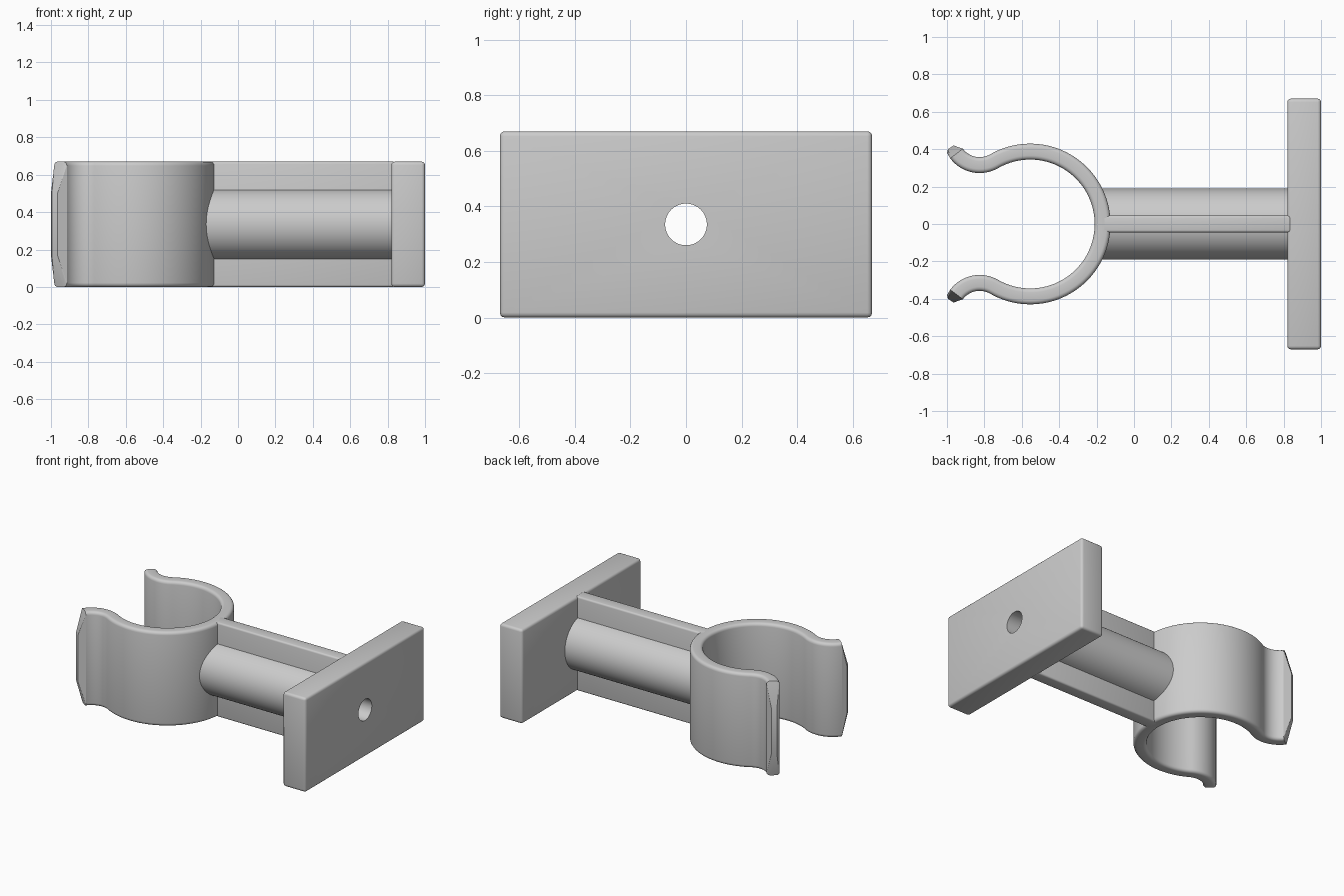
import bpy, bmesh, math
from mathutils import Vector, Matrix

cube = bpy.data.objects.get("Cube")
if cube:
    bpy.data.objects.remove(cube, do_unlink=True)

H = 0.67            # overall height
WALL = 0.0425       # half thickness of the clip wall
RING = Vector((-0.555, 0.0))
LIP = Vector((-0.825, 0.47))
R_RING, R_LIP = 0.387, 0.155

grey = bpy.data.materials.new("light_grey")
grey.use_nodes = True
colour = (0.6, 0.6, 0.6, 1)
grey.diffuse_color = colour
grey.node_tree.nodes["Principled BSDF"].inputs["Base Color"].default_value = colour


def add_object(name, bm):
    bmesh.ops.recalc_face_normals(bm, faces=bm.faces[:])
    mesh = bpy.data.meshes.new(name)
    bm.to_mesh(mesh)
    bm.free()
    mesh.materials.append(grey)
    obj = bpy.data.objects.new(name, mesh)
    bpy.context.collection.objects.link(obj)
    return obj


def activate(obj):
    bpy.ops.object.select_all(action='DESELECT')
    obj.select_set(True)
    bpy.context.view_layer.objects.active = obj


def box(name, x0, x1, half_y, bevel):
    bm = bmesh.new()
    bmesh.ops.create_cube(bm, size=1)
    bmesh.ops.scale(bm, vec=(x1 - x0, 2 * half_y, H), verts=bm.verts)
    bmesh.ops.translate(bm, vec=((x0 + x1) / 2, 0, H / 2), verts=bm.verts)
    bmesh.ops.bevel(bm, geom=bm.edges[:], offset=bevel, segments=3,
                    profile=0.5, affect='EDGES')
    return add_object(name, bm)


def rod(name, x0, x1, radius):
    bm = bmesh.new()
    place = Matrix.Translation(((x0 + x1) / 2, 0, H / 2)) @ Matrix.Rotation(math.pi / 2, 4, 'Y')
    bmesh.ops.create_cone(bm, cap_ends=True, segments=64, radius1=radius,
                          radius2=radius, depth=x1 - x0, matrix=place)
    return add_object(name, bm)


def clip_path():
    """Wall centre line as (point, outward normal), tip to tip."""
    turn = math.atan2(LIP.y - RING.y, LIP.x - RING.x)
    half = []
    for i in range(41):
        a = turn * i / 40
        n = Vector((math.cos(a), math.sin(a)))
        half.append((RING + n * R_RING, n))
    start, end = turn + math.pi, math.radians(217)
    for i in range(1, 21):
        a = start + (end - start) * i / 20
        n = Vector((math.cos(a), math.sin(a)))
        half.append((LIP + n * R_LIP, -n))
    flip = lambda v: Vector((v.x, -v.y))
    return [(flip(p), flip(n)) for p, n in half[:0:-1]] + half


def wall_section(r=0.022, steps=4):
    """Rounded rectangle: offset along the normal, height."""
    pts = []
    corners = [(WALL - r, H - r), (r - WALL, H - r), (r - WALL, r), (WALL - r, r)]
    for k, (u, z) in enumerate(corners):
        for i in range(steps + 1):
            a = math.pi / 2 * (k + i / steps)
            pts.append((u + r * math.cos(a), z + r * math.sin(a)))
    return pts


def make_clip():
    bm = bmesh.new()
    section = wall_section()
    rings = []
    for p, n in clip_path():
        rings.append([bm.verts.new((*(p + n * u), z)) for u, z in section])
    count = len(section)
    for a, b in zip(rings, rings[1:]):
        for i in range(count):
            j = (i + 1) % count
            bm.faces.new((a[i], a[j], b[j], b[i]))
    bm.faces.new(rings[0])
    bm.faces.new(rings[-1])
    return add_object("spring_clip", bm)


def make_tip(name, side):
    """Tapered nose at the end of a clip arm."""
    bm = bmesh.new()
    p, n = clip_path()[-1]
    for u, z in wall_section():
        q = p + n * u
        bm.verts.new((q.x, q.y * side, z))
    for x, y in ((-1, 0.38), (-0.995, 0.4), (-0.965, 0.42)):
        for z in (0.17, H - 0.17):
            bm.verts.new((x, y * side, z))
    bmesh.ops.convex_hull(bm, input=bm.verts[:])
    return add_object(name, bm)


# Main parts
plate = box("mounting_plate", 0.82, 1.0, 0.67, 0.018)
rib = box("web_rib", -0.17, 0.84, 0.045, 0.012)
tube = rod("connecting_tube", -0.19, 0.84, 0.19)
clip = make_clip()
tips = [make_tip("left_clip_tip" if s > 0 else "right_clip_tip", s) for s in (1, -1)]

# Screw hole through plate, tube, rib and clip wall
cutter = rod("hole_cutter", -0.4, 1.2, 0.075)
cutter.hide_render = True
for obj in (plate, rib, tube, clip):
    mod = obj.modifiers.new("screw_hole", 'BOOLEAN')
    mod.operation = 'DIFFERENCE'
    mod.solver = 'EXACT'
    mod.object = cutter
    activate(obj)
    bpy.ops.object.modifier_apply(modifier=mod.name)
bpy.data.objects.remove(cutter, do_unlink=True)

for obj in (plate, rib, tube, clip, *tips):
    activate(obj)
    bpy.ops.object.shade_smooth_by_angle(angle=math.radians(30 if obj not in tips else 15))
